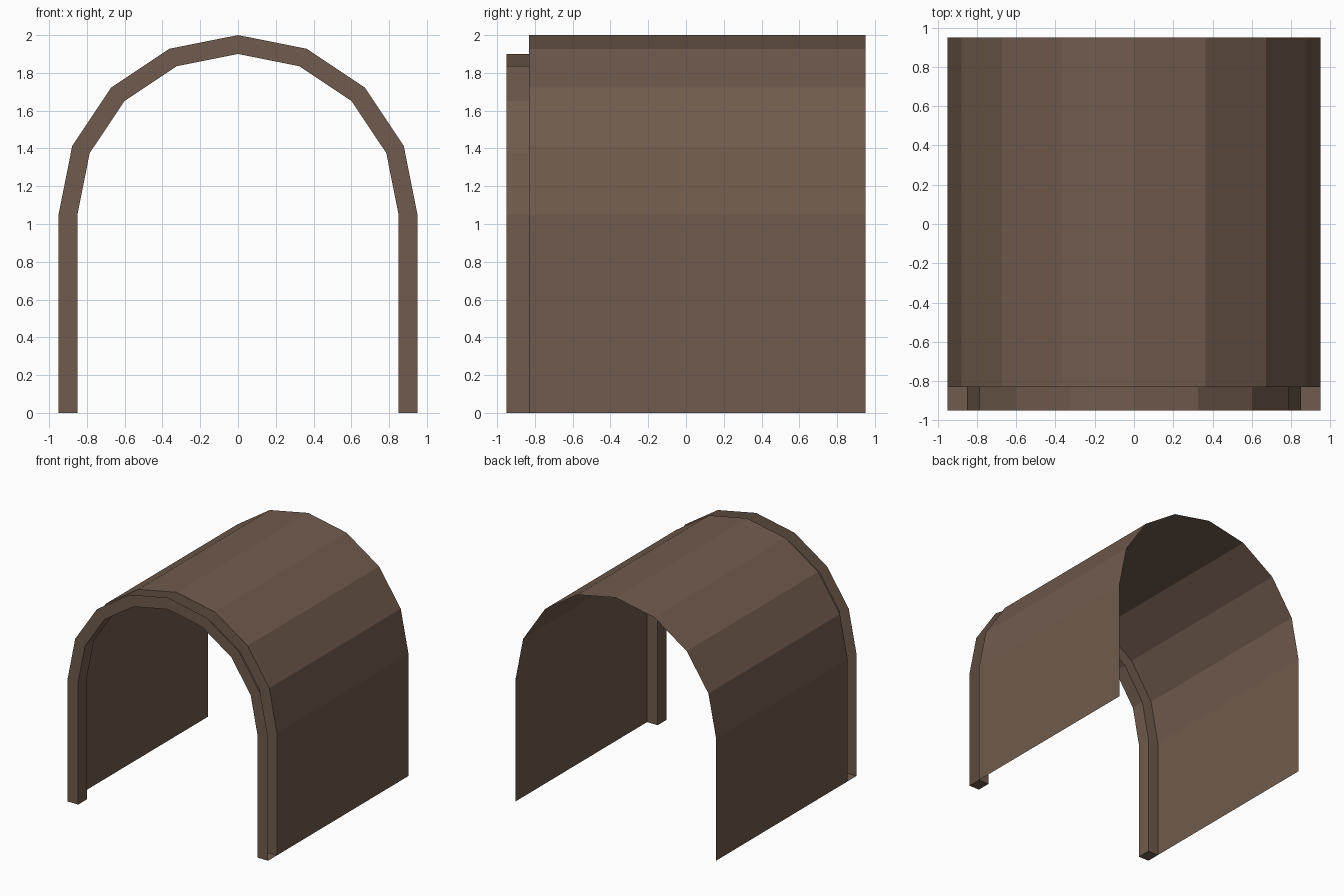
import bpy, bmesh, math

if "Cube" in bpy.data.objects:
    bpy.data.objects.remove(bpy.data.objects["Cube"])

FRONT, SEAM, BACK = -0.95, -0.83, 0.95
SPRING = 1.05          # height where the arch starts
OUTER, INNER = 0.95, 0.85

mat = bpy.data.materials.new("dark brown")
mat.diffuse_color = (0.162, 0.105, 0.075, 1)
mat.use_nodes = True
mat.node_tree.nodes["Principled BSDF"].inputs["Base Color"].default_value = mat.diffuse_color


def arch(bm, r, y):
    """Vertices of a straight-legged arch with eight flat segments."""
    pts = [(r, 0)]
    pts += [(r * math.cos(i * math.pi / 8), SPRING + r * math.sin(i * math.pi / 8)) for i in range(9)]
    pts += [(-r, 0)]
    return [bm.verts.new((x, y, z)) for x, z in pts]


def bridge(bm, a, b):
    for i in range(len(a) - 1):
        bm.faces.new((a[i], a[i + 1], b[i + 1], b[i]))


def finish(bm, name):
    me = bpy.data.meshes.new(name)
    bm.to_mesh(me)
    bm.free()
    me.materials.append(mat)
    bpy.context.collection.objects.link(bpy.data.objects.new(name, me))


# Thin vaulted shell, open at both ends and below
bm = bmesh.new()
bridge(bm, arch(bm, OUTER, SEAM), arch(bm, OUTER, BACK))
finish(bm, "vault_shell")

# Front trim: front ring, inner wall, back ring and feet; outer side is open
bm = bmesh.new()
front_out, front_in = arch(bm, OUTER, FRONT), arch(bm, INNER, FRONT)
back_in, back_out = arch(bm, INNER, SEAM), arch(bm, OUTER, SEAM)
bridge(bm, front_out, front_in)
bridge(bm, front_in, back_in)
bridge(bm, back_in, back_out)
bm.faces.new((front_out[0], back_out[0], back_in[0], front_in[0]))
bm.faces.new((front_out[-1], front_in[-1], back_in[-1], back_out[-1]))
bmesh.ops.recalc_face_normals(bm, faces=bm.faces)
# recalc can flip an open channel: the front ring must face -y
bm.faces.ensure_lookup_table()
if bm.faces[0].normal.y > 0:
    bmesh.ops.reverse_faces(bm, faces=bm.faces)
finish(bm, "front_arch_trim")
